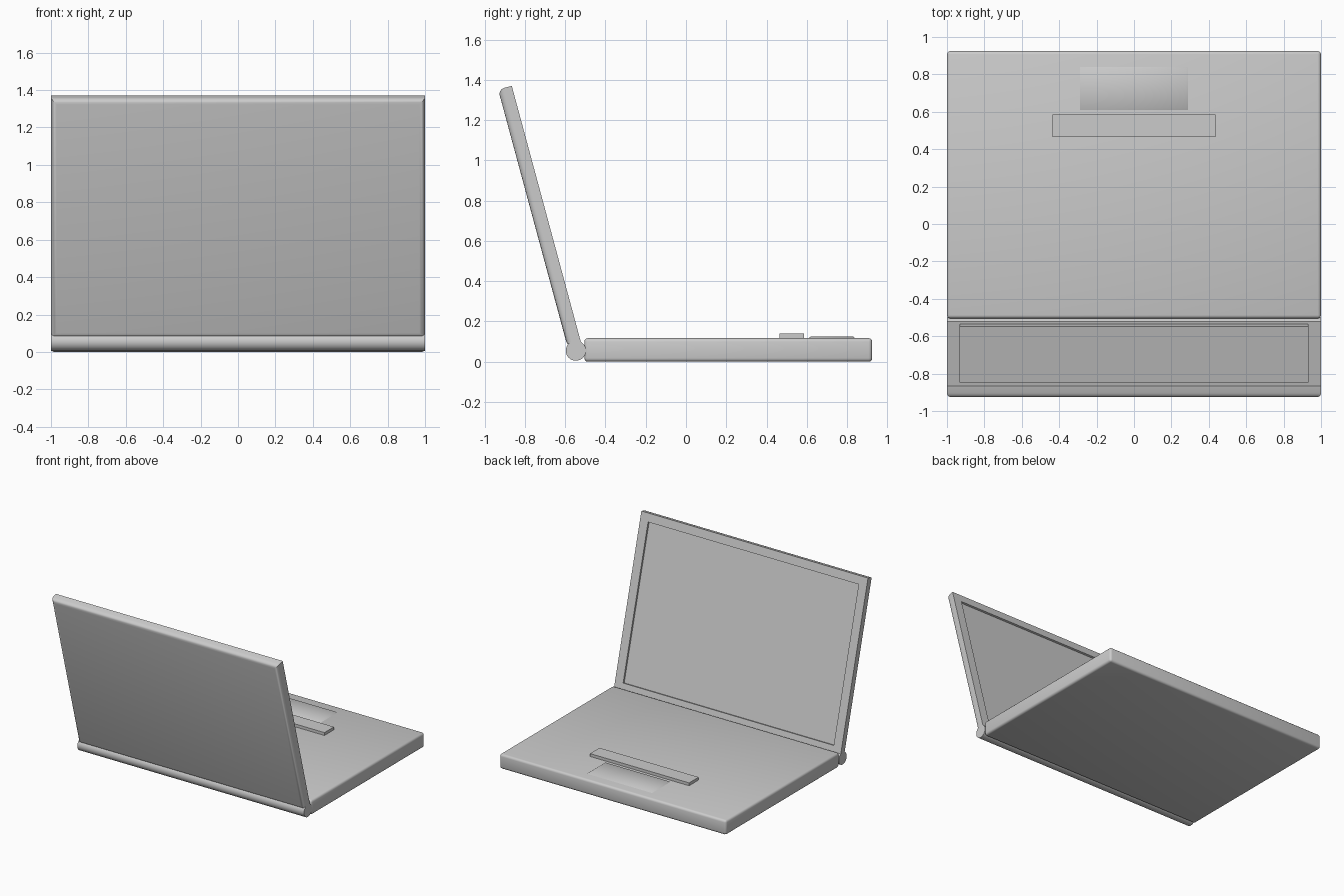
import bpy, bmesh, math
from mathutils import Matrix

if "Cube" in bpy.data.objects:
    bpy.data.objects.remove(bpy.data.objects["Cube"])


def make(name, bm, angle=35):
    bmesh.ops.recalc_face_normals(bm, faces=bm.faces)
    me = bpy.data.meshes.new(name)
    bm.to_mesh(me)
    bm.free()
    ob = bpy.data.objects.new(name, me)
    bpy.context.collection.objects.link(ob)
    bpy.ops.object.select_all(action='DESELECT')
    ob.select_set(True)
    bpy.context.view_layer.objects.active = ob
    bpy.ops.object.shade_smooth_by_angle(angle=math.radians(angle))
    return ob


def box(x0, x1, y0, y1, z0, z1):
    bm = bmesh.new()
    bmesh.ops.create_cube(bm, size=1)
    for v in bm.verts:
        v.co = (x1 if v.co.x > 0 else x0, y1 if v.co.y > 0 else y0, z1 if v.co.z > 0 else z0)
    return bm


def bevel(bm, edges, width, segments=3):
    bmesh.ops.bevel(bm, geom=list(edges), offset=width, segments=segments,
                    profile=0.5, affect='EDGES')


# Base slab with softened edges
bm = box(-1, 1, -0.505, 0.925, 0, 0.117)
bevel(bm, bm.edges, 0.018)
make("base", bm)

# Spacer key
make("space_bar", box(-0.437, 0.437, 0.465, 0.585, 0.11, 0.14))

# Touchpad: very low plate with sloping sides
bm = box(-0.3, 0.3, 0.6, 0.85, 0.11, 0.125)
for v in bm.verts:
    if v.co.z > 0.12:
        v.co.x *= 0.92
        v.co.y = 0.725 + (v.co.y - 0.725) * 0.84
make("touchpad", bm, 60)

# Hinge barrel
bm = bmesh.new()
bmesh.ops.create_cone(bm, cap_ends=True, segments=32, radius1=0.05, radius2=0.05, depth=2,
                      matrix=Matrix.Translation((0, -0.547, 0.055)) @ Matrix.Rotation(math.pi / 2, 4, 'Y'))
make("hinge", bm)

# Lid: upright panel, rounded around its back face, screen sunk into its front
LENGTH, THICK = 1.326, 0.07
bm = box(-1, 1, -THICK, 0, 0, LENGTH)
bevel(bm, [e for e in bm.edges if all(v.co.y < -0.01 for v in e.verts)], 0.03, 4)
screen = max(bm.faces, key=lambda f: f.calc_center_median().y)
bmesh.ops.inset_region(bm, faces=[screen], thickness=0.1)
for v in screen.verts:
    v.co.z = 0.055 if v.co.z < LENGTH / 2 else LENGTH - 0.065
sunk = bmesh.ops.extrude_discrete_faces(bm, faces=[screen])["faces"][0]
bmesh.ops.translate(bm, verts=sunk.verts, vec=(0, -0.015, 0))
lid = make("screen_lid", bm)
lid.location = (0, -0.52, 0.09)
lid.rotation_euler.x = math.radians(15.1)
